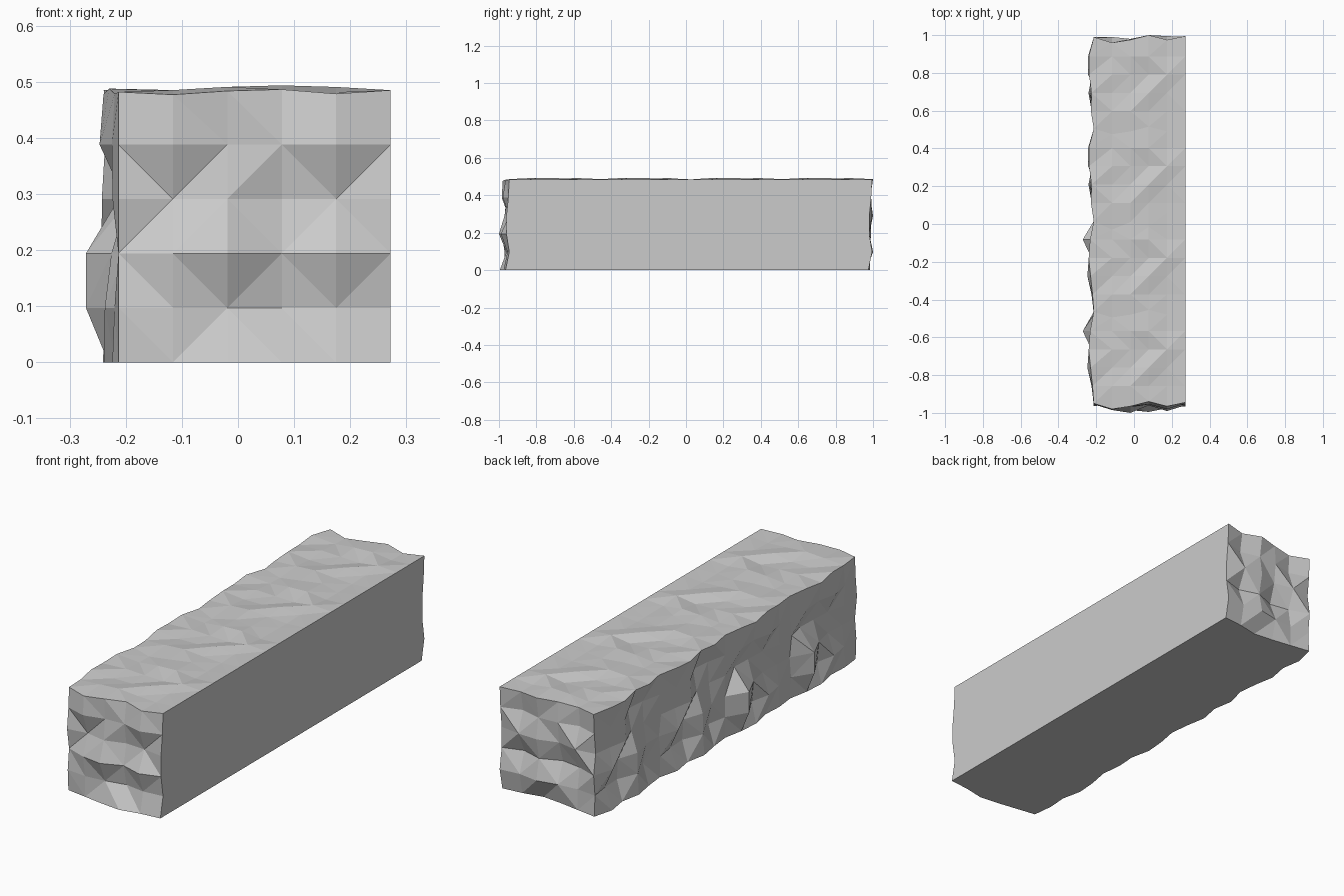
import bpy, bmesh, random

cube = bpy.data.objects.get("Cube")
if cube:
    bpy.data.objects.remove(cube, do_unlink=True)

N = 5                       # cells along each edge of a block
CELL = 0.097
LENGTH = N * CELL
LEFT, START = -0.213, -0.955
UNIT = 0.005                # relief step

# Rough end relief: rows from bottom to top, columns from -x to +x
END = ((0, 3, 6, 8, 4, 2),
       (1, 3, 1, -3, 0, -2),
       (-1, 6, 9, 1, 7, 1),
       (2, -1, 3, -3, -2, 1),
       (0, 6, 1, 0, 5, -1),
       (-1, 5, 2, -3, 2, -2))
# The middle joint follows a different zigzag
MIDDLE = ((0, 9, 1, 6, -9, 0),) * (N + 1)

# Stone material
stone = bpy.data.materials.new("stone_grey")
stone.use_nodes = True
GREY = (0.6, 0.6, 0.6, 1)
stone.diffuse_color = GREY
stone.node_tree.nodes["Principled BSDF"].inputs["Base Color"].default_value = GREY


def side_relief(seed, peak):
    """Outward bumps of the rough side, flush at the two joints."""
    rng = random.Random(seed)
    relief = {}
    for j in range(1, N):
        for k in range(N + 1):
            edge = k in (0, N)
            relief[j, k] = rng.uniform(0.005, 0.03) if edge else rng.uniform(-0.025, 0.034)
    if peak:
        relief[4, 1] = relief[4, 2] = 0.058
        relief[4, 3] = -0.02
    else:
        relief[2, 4] = -0.03
        relief[4, 2] = 0.03
    return relief


def top_relief(seed):
    rng = random.Random(seed)
    return {(i, j): rng.uniform(-0.009, 0.009) for i in range(N) for j in range(N + 1)}


def make_block(number, front, back, side, top):
    bm = bmesh.new()
    verts = {}

    def vert(i, j, k):
        """Surface lattice point with the relief of the faces it lies on."""
        key = (i, j, k)
        if key not in verts:
            x, y, z = LEFT + i * CELL, START + number * LENGTH + j * CELL, k * CELL
            if j == 0:
                y -= front[k][i] * UNIT
            elif j == N:
                y -= back[k][i] * UNIT
            elif i == 0:
                x -= side[j, k]
            if k == N and i < N:
                z += top[i, 0 if j == N else j]
            verts[key] = bm.verts.new((x, y, z))
        return verts[key]

    # Six gridded sides
    for axis in range(3):
        for end in (0, N):
            for a in range(N):
                for b in range(N):
                    loop = []
                    for u, v in ((a, b), (a + 1, b), (a + 1, b + 1), (a, b + 1)):
                        key = [u, v]
                        key.insert(axis, end)
                        loop.append(vert(*key))
                    bm.faces.new(loop)
    bmesh.ops.recalc_face_normals(bm, faces=bm.faces)
    bmesh.ops.triangulate(bm, faces=bm.faces, quad_method='BEAUTY')

    name = "stone_block_" + str(number + 1)
    mesh = bpy.data.meshes.new(name)
    bm.to_mesh(mesh)
    bm.free()
    mesh.materials.append(stone)
    bpy.context.collection.objects.link(bpy.data.objects.new(name, mesh))


# Row of four blocks, the front and back pairs sharing a relief
joints = (END, END, MIDDLE, END, END)
for n in range(4):
    pair = n // 2
    make_block(n, joints[n], joints[n + 1], side_relief(pair + 3, pair == 0), top_relief(7))
